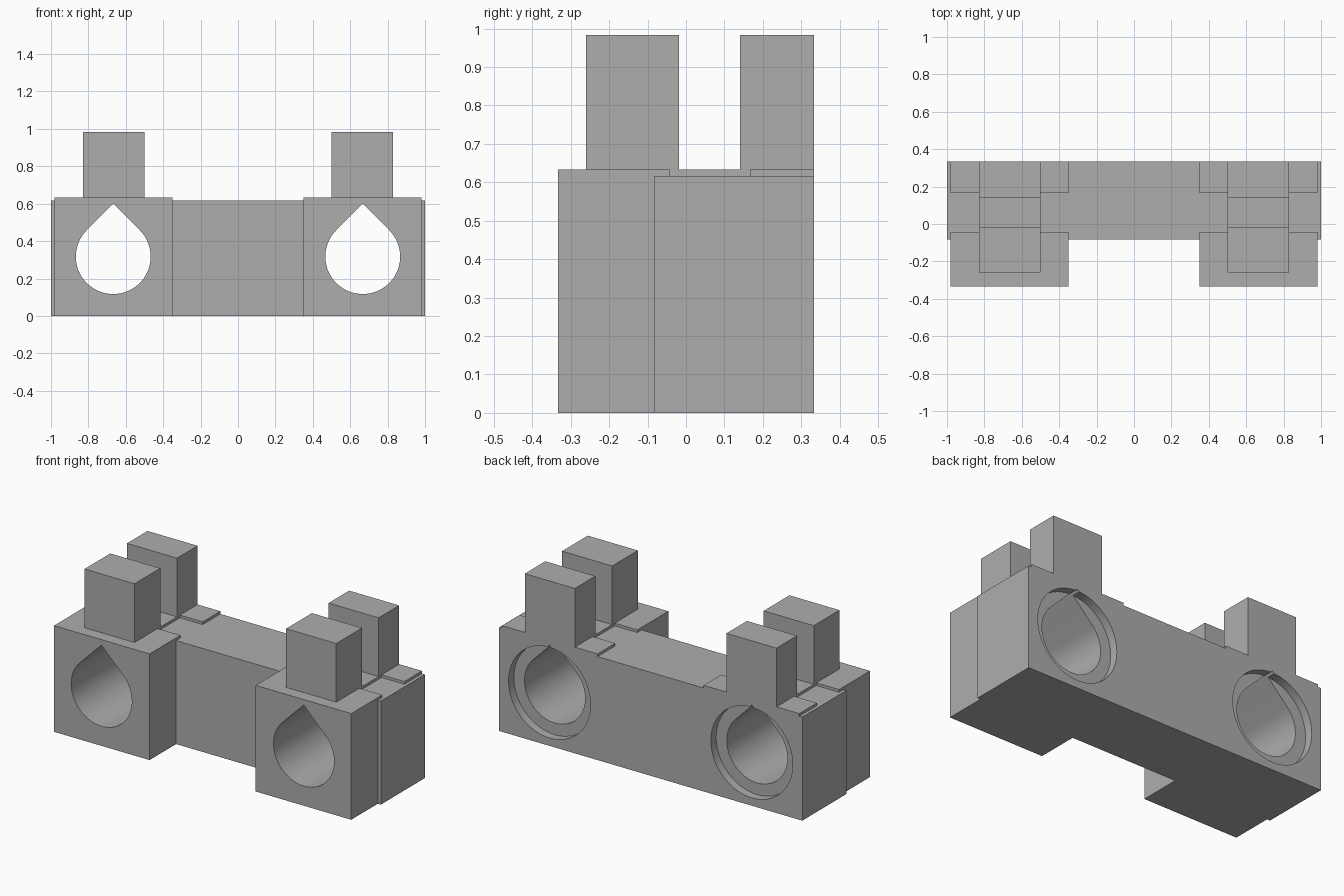
import bpy, bmesh, math
from mathutils import Vector

if "Cube" in bpy.data.objects:
    bpy.data.objects.remove(bpy.data.objects["Cube"])

grey = bpy.data.materials.new("plain grey")
grey.use_nodes = True
colour = (0.42, 0.42, 0.42, 1)
grey.diffuse_color = colour
grey.node_tree.nodes["Principled BSDF"].inputs["Base Color"].default_value = colour


def extrude(name, points, offset):
    """Closed prism: a flat outline swept along an offset vector."""
    bm = bmesh.new()
    face = bm.faces.new([bm.verts.new(p) for p in points])
    new = bmesh.ops.extrude_face_region(bm, geom=[face])["geom"]
    verts = [v for v in new if isinstance(v, bmesh.types.BMVert)]
    bmesh.ops.translate(bm, verts=verts, vec=Vector(offset))
    bmesh.ops.recalc_face_normals(bm, faces=bm.faces)
    mesh = bpy.data.meshes.new(name)
    bm.to_mesh(mesh)
    bm.free()
    mesh.materials.append(grey)
    obj = bpy.data.objects.new(name, mesh)
    bpy.context.collection.objects.link(obj)
    return obj


def side_profile(name, x0, x1, yz):
    return extrude(name, [(x0, y, z) for y, z in yz], (x1 - x0, 0, 0))


def combine(target, tool, operation):
    mod = target.modifiers.new(operation.lower(), 'BOOLEAN')
    mod.operation, mod.solver, mod.object = operation, 'EXACT', tool
    bpy.context.view_layer.objects.active = target
    bpy.ops.object.modifier_apply(modifier=mod.name)
    bpy.data.objects.remove(tool)


FRONT, BACK = -0.333, 0.333
HOLE_X, HOLE_Z, HOLE_R = 0.667, 0.317, 0.2
BORE_R, BORE_DEPTH = 0.27, 0.05

# Crossbar
body = side_profile("rod_holder_body", -1, 1,
                    [(-0.083, 0), (BACK, 0), (BACK, 0.617), (-0.083, 0.617)])

# Blocks with a shallow channel on top, and the pairs of upright posts
block = [(FRONT, 0), (BACK, 0), (BACK, 0.633), (0.167, 0.633), (0.167, 0.6),
         (-0.042, 0.6), (-0.042, 0.633), (FRONT, 0.633)]
posts = [(-0.26, 0.5), (BACK, 0.5), (BACK, 0.983), (0.14, 0.983), (0.14, 0.633),
         (-0.018, 0.633), (-0.018, 0.983), (-0.26, 0.983)]
for side in (-1, 1):
    combine(body, side_profile("block", side * 0.35, side * 0.98, block), 'UNION')
    combine(body, side_profile("posts", side * 0.5, side * 0.83, posts), 'UNION')


def arc(cx, y, radius, start, end, steps):
    angles = [math.radians(start + (end - start) * i / steps) for i in range(steps + 1)]
    return [(cx + radius * math.cos(a), y, HOLE_Z + radius * math.sin(a)) for a in angles]


# Teardrop rod holes, with a round recess at the back
for side in (-1, 1):
    cx = side * HOLE_X
    drop = arc(cx, -0.5, HOLE_R, 135, 405, 54)
    drop.append((cx, -0.5, HOLE_Z + HOLE_R * math.sqrt(2)))
    combine(body, extrude("rod_hole", drop, (0, 1, 0)), 'DIFFERENCE')
    ring = arc(cx, BACK - BORE_DEPTH, BORE_R, 0, 360, 72)[:-1]
    combine(body, extrude("recess", ring, (0, 0.2, 0)), 'DIFFERENCE')

# Smooth the bores and keep the corners sharp
bpy.ops.object.select_all(action='DESELECT')
body.select_set(True)
bpy.context.view_layer.objects.active = body
bpy.ops.object.shade_smooth_by_angle(angle=math.radians(25))
